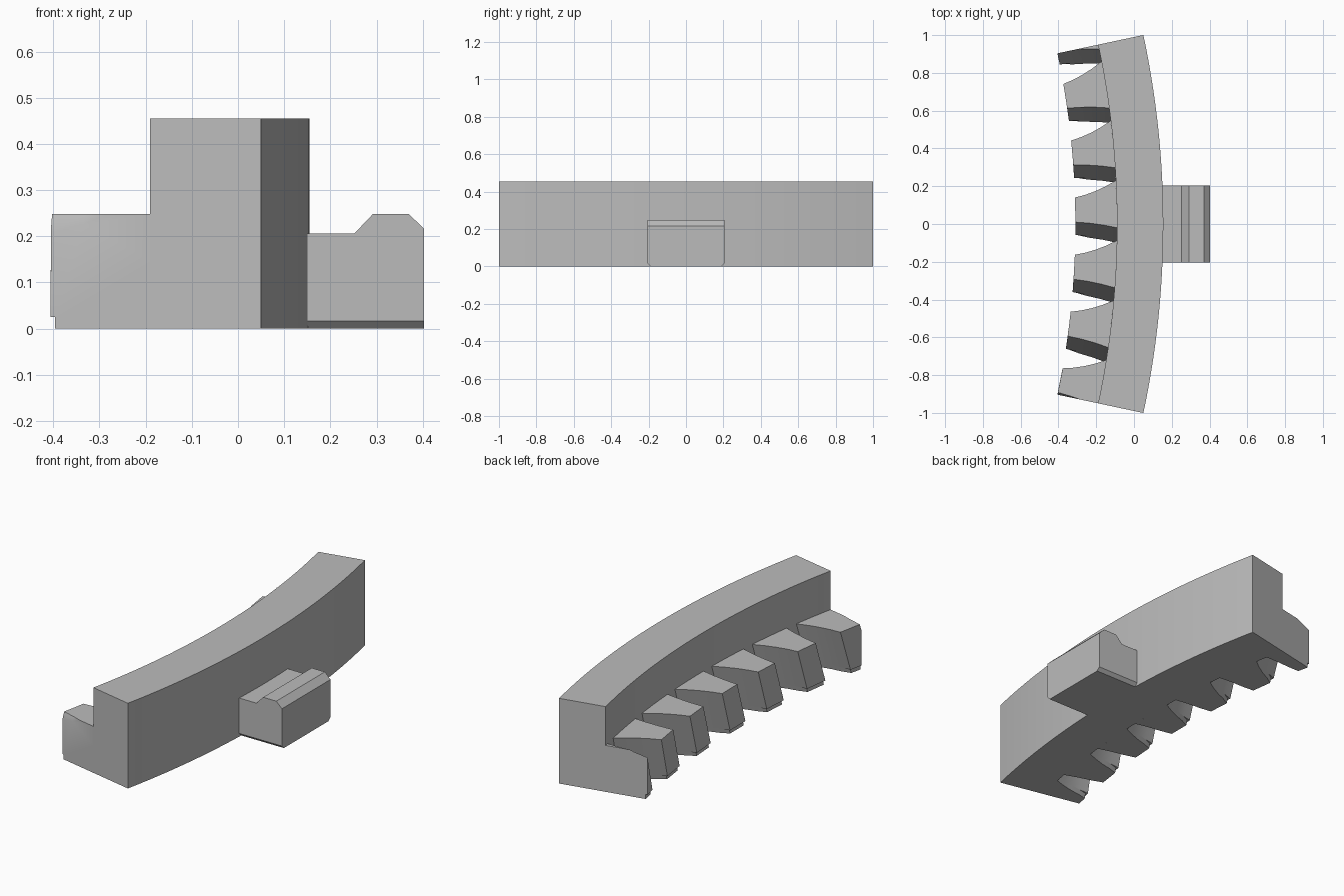
import bpy, bmesh
from math import sin, cos, radians
from mathutils import Vector

cube = bpy.data.objects.get("Cube")
if cube:
    bpy.data.objects.remove(cube, do_unlink=True)

grey = bpy.data.materials.new("plain grey")
grey.use_nodes = True
colour = (0.5, 0.5, 0.5, 1)
grey.diffuse_color = colour
grey.node_tree.nodes["Principled BSDF"].inputs["Base Color"].default_value = colour

CENTRE = -4.645            # x of the ring axis
OUTER, INNER, TIP = 4.8, 4.555, 4.335
HALF, PITCH = 12.03, 4     # half sweep and tooth pitch, degrees
HEIGHT, TOOTH_TOP, STEP = 0.455, 0.248, 0.025


def polar(radius, degrees, z):
    a = radians(degrees)
    return Vector((CENTRE + radius * cos(a), radius * sin(a), z))


def finish(name, bm, smooth=None):
    bmesh.ops.recalc_face_normals(bm, faces=bm.faces)
    mesh = bpy.data.meshes.new(name)
    bm.to_mesh(mesh)
    bm.free()
    mesh.materials.append(grey)
    obj = bpy.data.objects.new(name, mesh)
    bpy.context.collection.objects.link(obj)
    if smooth:
        bpy.ops.object.select_all(action='DESELECT')
        obj.select_set(True)
        bpy.context.view_layer.objects.active = obj
        bpy.ops.object.shade_smooth_by_angle(angle=radians(smooth))
    return obj


def loft(bm, rings):
    """Skin equal closed rings and cap both ends."""
    rows = [[bm.verts.new(p) for p in ring] for ring in rings]
    for a, b in zip(rows, rows[1:]):
        for i in range(len(a)):
            j = (i + 1) % len(a)
            bm.faces.new((a[i], a[j], b[j], b[i]))
    bm.faces.new(rows[0])
    bm.faces.new(rows[-1])


# Curved rim: rectangular section swept along the arc
bm = bmesh.new()
section = [(INNER, 0), (OUTER, 0), (OUTER, HEIGHT), (INNER, HEIGHT)]
N = 48
loft(bm, [[polar(r, HALF * (2 * i / N - 1), z) for r, z in section] for i in range(N + 1)])
finish("curved_rim", bm, 20)


# Slanted teeth: asymmetric section turned a little as it descends
def tooth_ring(middle, z, inset=0.0, narrow=0.0):
    turn = middle - 1.0 * (1 - z / TOOTH_TOP)
    depth = INNER - TIP
    ring = []
    for k in range(6):                       # root, along the rim
        ring.append(polar(INNER, turn - 0.25 + 3.15 * k / 5, z))
    for t in (0.25, 0.5, 0.75):              # hollow flank
        ring.append(polar(INNER - depth * t, turn + 2.9 - 1.05 * t - 0.5 * t * (1 - t), z))
    ring.append(polar(TIP + inset, turn + 1.85 - narrow, z))
    ring.append(polar(TIP + inset, turn + 0.13 + narrow, z))
    for t in (0.67, 0.33):                   # steep flank
        ring.append(polar(INNER - depth * t, turn - 0.25 + 0.38 * t + 0.25 * t * (1 - t), z))
    return ring


bm = bmesh.new()
for i in range(-3, 4):
    m = i * PITCH
    loft(bm, [tooth_ring(m, 0, 0.01, 0.1), tooth_ring(m, STEP, 0.01, 0.1),
              tooth_ring(m, STEP), tooth_ring(m, TOOTH_TOP)])
# Trim the outermost teeth flush with the rim ends
for side in (-1, 1):
    a = radians(HALF)
    normal = Vector((-sin(a), side * cos(a), 0))
    bmesh.ops.bisect_plane(bm, geom=bm.verts[:] + bm.edges[:] + bm.faces[:], dist=1e-5,
                           plane_co=(CENTRE, 0, 0), plane_no=normal, clear_outer=True)
    bmesh.ops.holes_fill(bm, edges=[e for e in bm.edges if e.is_boundary], sides=0)
finish("slanted_teeth", bm, 20)

# Mounting lug with a raised ridge and bevelled lower edges
bm = bmesh.new()
profile = [(0.15, 0), (0.403, 0), (0.403, 0.216), (0.37, 0.248),
           (0.292, 0.248), (0.252, 0.206), (0.15, 0.206)]
loft(bm, [[Vector((x, y, z)) for x, z in profile] for y in (-0.205, 0.205)])
low = [e for e in bm.edges
       if all(v.co.z < 0.001 for v in e.verts)
       and abs(e.verts[0].co.y - e.verts[1].co.y) < 0.001]
bmesh.ops.bevel(bm, geom=low, offset=0.017, segments=1, affect='EDGES')
finish("mounting_lug", bm)
